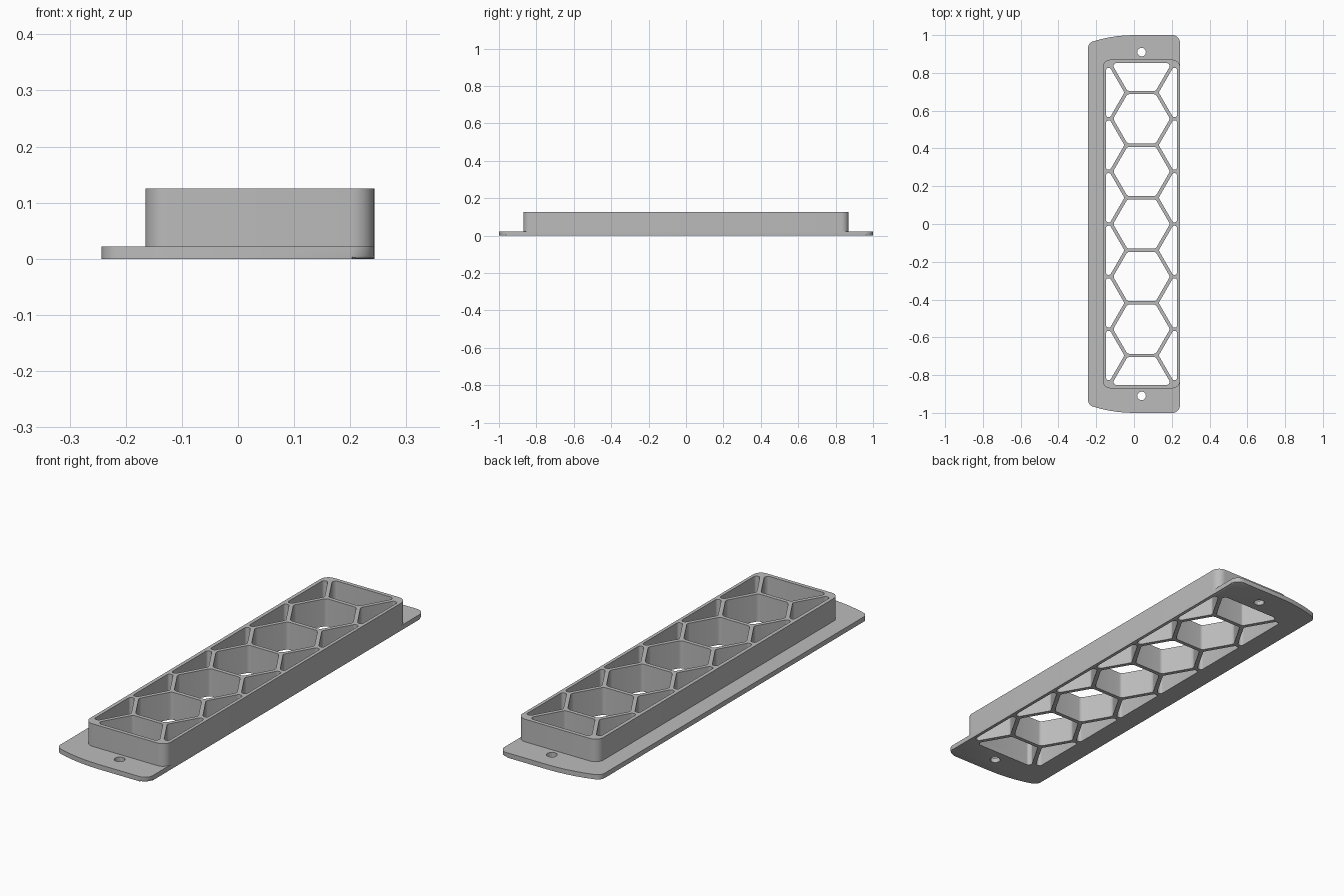
import bpy, bmesh, math
from mathutils import Vector

cube = bpy.data.objects.get("Cube")
if cube:
    bpy.data.objects.remove(cube, do_unlink=True)

GREY = (0.5, 0.5, 0.5, 1)
grey = bpy.data.materials.new("plain grey")
grey.use_nodes = True
grey.diffuse_color = GREY
grey.node_tree.nodes["Principled BSDF"].inputs["Base Color"].default_value = GREY

HALF_X = 0.243            # flange half width
FLANGE, TOP = 0.022, 0.125
CX = 0.04                 # centre line of the grille
PITCH, WALL = 0.2785, 0.018
WIN_X, WIN_Y = 0.188, 0.852
SIDE = PITCH / math.sqrt(3)
FLAT = (PITCH - WALL) / 2
RAD = FLAT * 2 / math.sqrt(3)


def rounded(points, radii, steps=5):
    """Replace each corner of a convex outline by an arc."""
    out = []
    n = len(points)
    for i, r in enumerate(radii):
        p = Vector(points[i])
        if r == 0:
            out.append(p)
            continue
        a = (Vector(points[i - 1]) - p).normalized()
        b = (Vector(points[(i + 1) % n]) - p).normalized()
        half = a.angle(b) / 2
        centre = p + (a + b).normalized() * r / math.sin(half)
        start = (p + a * r / math.tan(half) - centre).normalized()
        end = (p + b * r / math.tan(half) - centre).normalized()
        out += [centre + start.slerp(end, k / steps).normalized() * r
                for k in range(steps + 1)]
    return out


def add_prism(bm, outline, z0, z1):
    low, high = [[bm.verts.new((p.x, p.y, z)) for p in outline] for z in (z0, z1)]
    bm.faces.new(low[::-1])
    bm.faces.new(high)
    for i in range(len(outline)):
        bm.faces.new((low[i - 1], low[i], high[i], high[i - 1]))


def finish(bm, name):
    bmesh.ops.recalc_face_normals(bm, faces=bm.faces)
    mesh = bpy.data.meshes.new(name)
    bm.to_mesh(mesh)
    bm.free()
    mesh.materials.append(grey)
    ob = bpy.data.objects.new(name, mesh)
    bpy.context.collection.objects.link(ob)
    return ob


# Mounting flange: square right side, bowed ends towards the left
bow = [(x, 1 - 0.7 * x * x) for x in (0, -0.045, -0.09, -0.135, -0.18, -HALF_X)]
upper = [(HALF_X, 1)] + bow
upper_r = [0.04] + [0] * (len(bow) - 1) + [0.035]
points = upper + [(x, -y) for x, y in reversed(upper)]
bm = bmesh.new()
add_prism(bm, rounded(points, upper_r + upper_r[::-1], 8), 0, FLANGE)
rim = [e for e in bm.edges if all(v.co.z < 0.001 for v in e.verts)]
bmesh.ops.bevel(bm, geom=rim, offset=0.006, segments=2, profile=0.5, affect='EDGES')
flange = finish(bm, "mounting_flange")

# Raised frame standing on the flange
bm = bmesh.new()
box = [(HALF_X, 0.87), (-0.165, 0.87), (-0.165, -0.87), (HALF_X, -0.87)]
add_prism(bm, rounded(box, [0.04] * 4, 8), FLANGE, TOP)
frame = finish(bm, "raised_frame")

# Openings: full hexagons, cut-off hexagons at sides and ends, screw holes
bm = bmesh.new()


def opening(pts, r):
    add_prism(bm, rounded(pts, [r] * len(pts)), -0.05, TOP + 0.05)


for i in range(-2, 3):
    opening([(CX + RAD * math.cos(k * math.pi / 3),
              i * PITCH + RAD * math.sin(k * math.pi / 3)) for k in range(6)], 0.02)
for s in (-1, 1):
    for i in range(6):
        y = (i - 2.5) * PITCH
        tip = 1.5 * SIDE - RAD
        opening([(CX + s * x, y + dy) for x, dy in (
            (tip, 0), (tip + RAD / 2, -FLAT), (WIN_X, -FLAT),
            (WIN_X, FLAT), (tip + RAD / 2, FLAT))], 0.012)
    mid = 3 * PITCH
    short = RAD - (WIN_Y - mid) / math.sqrt(3)
    opening([(CX + x, s * y) for x, y in (
        (-short, WIN_Y), (-RAD, mid), (-RAD / 2, mid - FLAT),
        (RAD / 2, mid - FLAT), (RAD, mid), (short, WIN_Y))], 0.012)
    screw = [Vector((CX + 0.023 * math.sin(k * math.tau / 12),
                     s * 0.91 + 0.023 * math.cos(k * math.tau / 12))) for k in range(12)]
    add_prism(bm, screw, -0.05, TOP + 0.05)
cutter = finish(bm, "openings_cutter")
cutter.hide_render = True

# Cut the openings through both parts, then drop the cutter
bpy.ops.object.select_all(action='DESELECT')
for part in (flange, frame):
    part.select_set(True)
    bpy.context.view_layer.objects.active = part
    mod = part.modifiers.new("Openings", 'BOOLEAN')
    mod.object, mod.operation, mod.solver = cutter, 'DIFFERENCE', 'EXACT'
    bpy.ops.object.modifier_apply(modifier=mod.name)
bpy.data.objects.remove(cutter, do_unlink=True)
bpy.ops.object.shade_smooth_by_angle(angle=math.radians(30))
